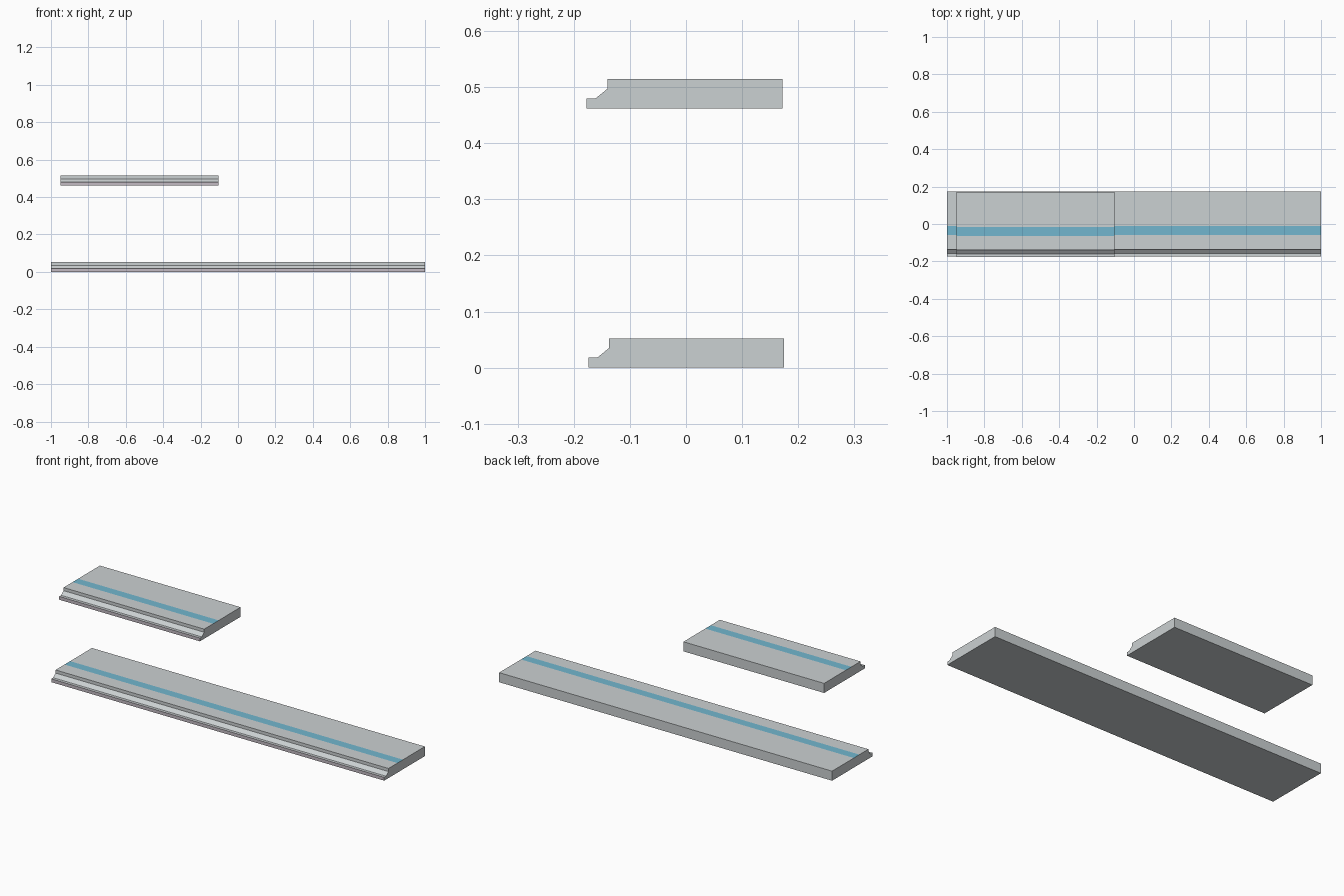
import bpy, bmesh

if "Cube" in bpy.data.objects:
    bpy.data.objects.remove(bpy.data.objects["Cube"])


def material(name, color):
    m = bpy.data.materials.new(name)
    m.diffuse_color = (*color, 1)
    m.use_nodes = True
    m.node_tree.nodes["Principled BSDF"].inputs["Base Color"].default_value = m.diffuse_color
    return m


MATS = [material("pale_grey", (0.60, 0.635, 0.645)),
        material("stripe_blue", (0.17, 0.47, 0.62)),
        material("lip_mauve_grey", (0.55, 0.50, 0.55))]

# Cross-section (y, z): lip, ledge, chamfer, riser, top with stripe edges, back
PROFILE = [(-0.174, 0.0), (-0.174, 0.018), (-0.158, 0.018), (-0.137, 0.035),
           (-0.137, 0.052), (-0.060, 0.052), (-0.012, 0.052),
           (0.175, 0.052), (0.175, 0.0)]
LIP, STRIPE = 0, 5      # profile segments with their own colour


def plank(name, x0, x1, dy, dz):
    bm = bmesh.new()
    a, b = ([bm.verts.new((x, y + dy, z + dz)) for y, z in PROFILE]
            for x in (x0, x1))
    n = len(PROFILE)
    for i in range(n):
        j = (i + 1) % n
        f = bm.faces.new((a[i], a[j], b[j], b[i]))
        f.material_index = {LIP: 2, STRIPE: 1}.get(i, 0)
    bm.faces.new(a)
    bm.faces.new(b[::-1])
    bmesh.ops.recalc_face_normals(bm, faces=bm.faces)
    mesh = bpy.data.meshes.new(name)
    bm.to_mesh(mesh)
    bm.free()
    for m in MATS:
        mesh.materials.append(m)
    obj = bpy.data.objects.new(name, mesh)
    bpy.context.collection.objects.link(obj)


# Long plank on the ground, short plank floating above
plank("long_plank", -1.0, 1.0, 0.0, 0.0)
plank("short_plank", -0.95, -0.105, -0.003, 0.462)
